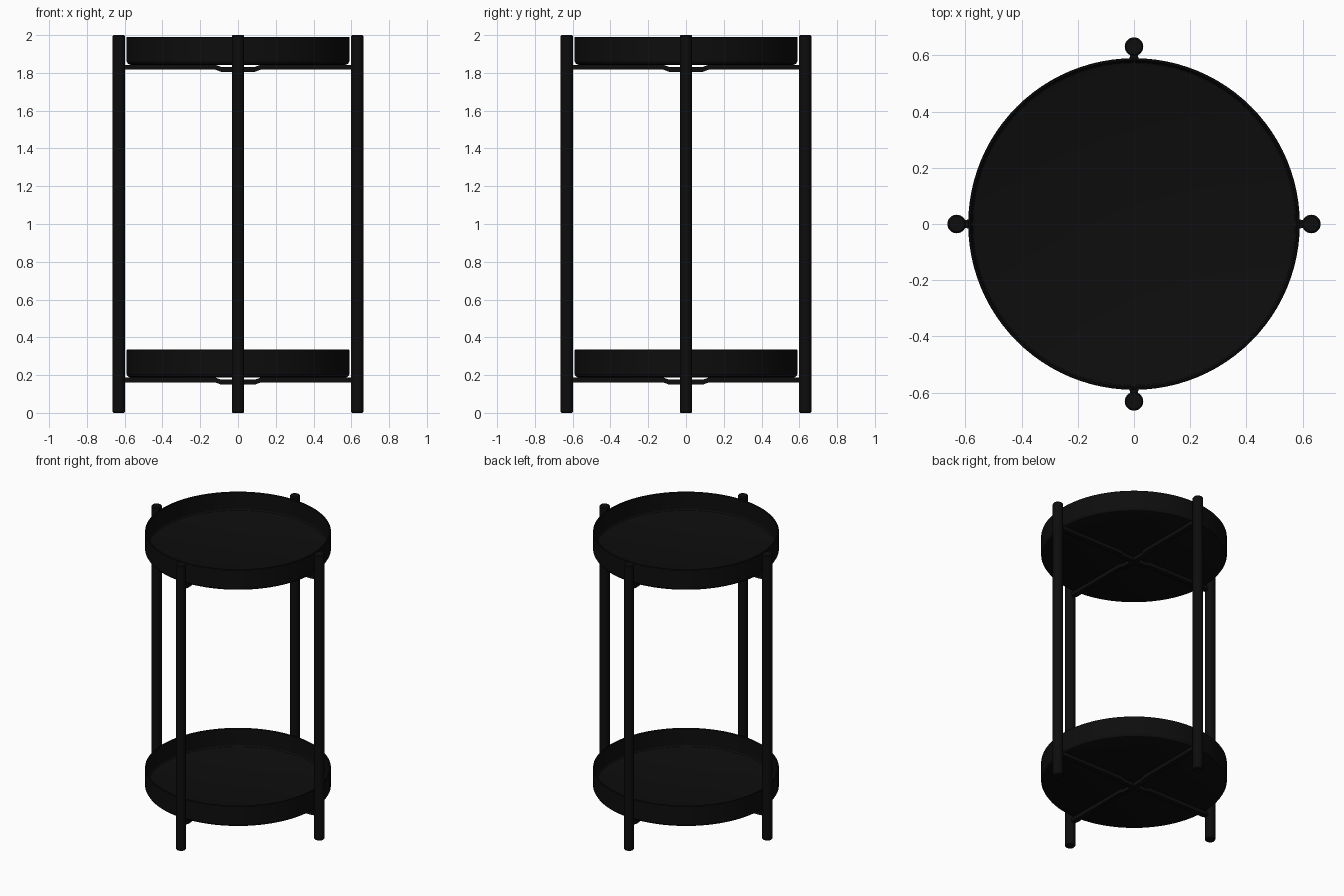
import bpy
import bmesh
from math import cos, sin, pi

cube = bpy.data.objects.get("Cube")
if cube:
    bpy.data.objects.remove(cube, do_unlink=True)

black = bpy.data.materials.new("matte_black")
black.use_nodes = True
COLOUR = (0.004, 0.004, 0.004, 1)
black.diffuse_color = COLOUR
bsdf = black.node_tree.nodes["Principled BSDF"]
bsdf.inputs["Base Color"].default_value = COLOUR
bsdf.inputs["Roughness"].default_value = 0.6


def finish(name, bm, location=(0, 0, 0), turn=0):
    bmesh.ops.recalc_face_normals(bm, faces=bm.faces)
    mesh = bpy.data.meshes.new(name)
    bm.to_mesh(mesh)
    bm.free()
    mesh.materials.append(black)
    obj = bpy.data.objects.new(name, mesh)
    bpy.context.collection.objects.link(obj)
    obj.location = location
    obj.rotation_euler.z = turn
    bpy.ops.object.select_all(action='DESELECT')
    obj.select_set(True)
    bpy.context.view_layer.objects.active = obj
    bpy.ops.object.shade_smooth_by_angle(angle=pi / 6)
    return obj


def lathe(name, profile, steps, location):
    """Spin a profile of (radius, height) points around z."""
    bm = bmesh.new()
    verts = [bm.verts.new((r, 0, z)) for r, z in profile]
    edges = [bm.edges.new(pair) for pair in zip(verts, verts[1:])]
    bmesh.ops.spin(bm, geom=verts + edges, cent=(0, 0, 0), axis=(0, 0, 1),
                   angle=2 * pi, steps=steps)
    bmesh.ops.remove_doubles(bm, verts=bm.verts, dist=0.0001)
    return finish(name, bm, location)


def brace(name, z, turn):
    """Flat bar between opposite legs, dipping slightly at the middle."""
    half = [(0.62, 0.013, 0), (0.595, 0.015, 0), (0.57, 0.019, 0),
            (0.52, 0.016, 0), (0.12, 0.016, 0), (0.09, 0.016, -0.011)]
    stations = half + [(-x, w, dip) for x, w, dip in reversed(half)]
    bm = bmesh.new()
    rings = [[bm.verts.new((x, side * w, dip + up)) for side, up in
              ((-1, 0), (1, 0), (1, 0.026), (-1, 0.026))]
             for x, w, dip in stations]
    for a, b in zip(rings, rings[1:]):
        for i in range(4):
            j = (i + 1) % 4
            bm.faces.new((a[i], a[j], b[j], b[i]))
    bm.faces.new(rings[0])
    bm.faces.new(rings[-1])
    return finish(name, bm, (0, 0, z), turn)


# Four round legs with softened ends
leg_profile = [(0, 0), (0.028, 0), (0.033, 0.006),
               (0.033, 1.994), (0.028, 2), (0, 2)]
for i, side in enumerate(("left", "back", "right", "front")):
    a = i * pi / 2
    lathe(side + "_leg", leg_profile, 32, (0.631 * cos(a), 0.631 * sin(a), 0))

# Two shallow trays with thin walls, each resting on crossed braces
tray_profile = [(0, 0), (0.57, 0), (0.582, 0.005), (0.59, 0.018),
                (0.59, 0.145), (0.587, 0.148), (0.582, 0.148), (0.579, 0.145),
                (0.579, 0.03), (0.574, 0.022), (0.565, 0.018), (0, 0.018)]
for level, z in (("lower", 0.187), ("upper", 1.843)):
    lathe(level + "_tray", tray_profile, 96, (0, 0, z))
    brace(level + "_side_brace", z - 0.026, 0)
    brace(level + "_cross_brace", z - 0.026, pi / 2)
